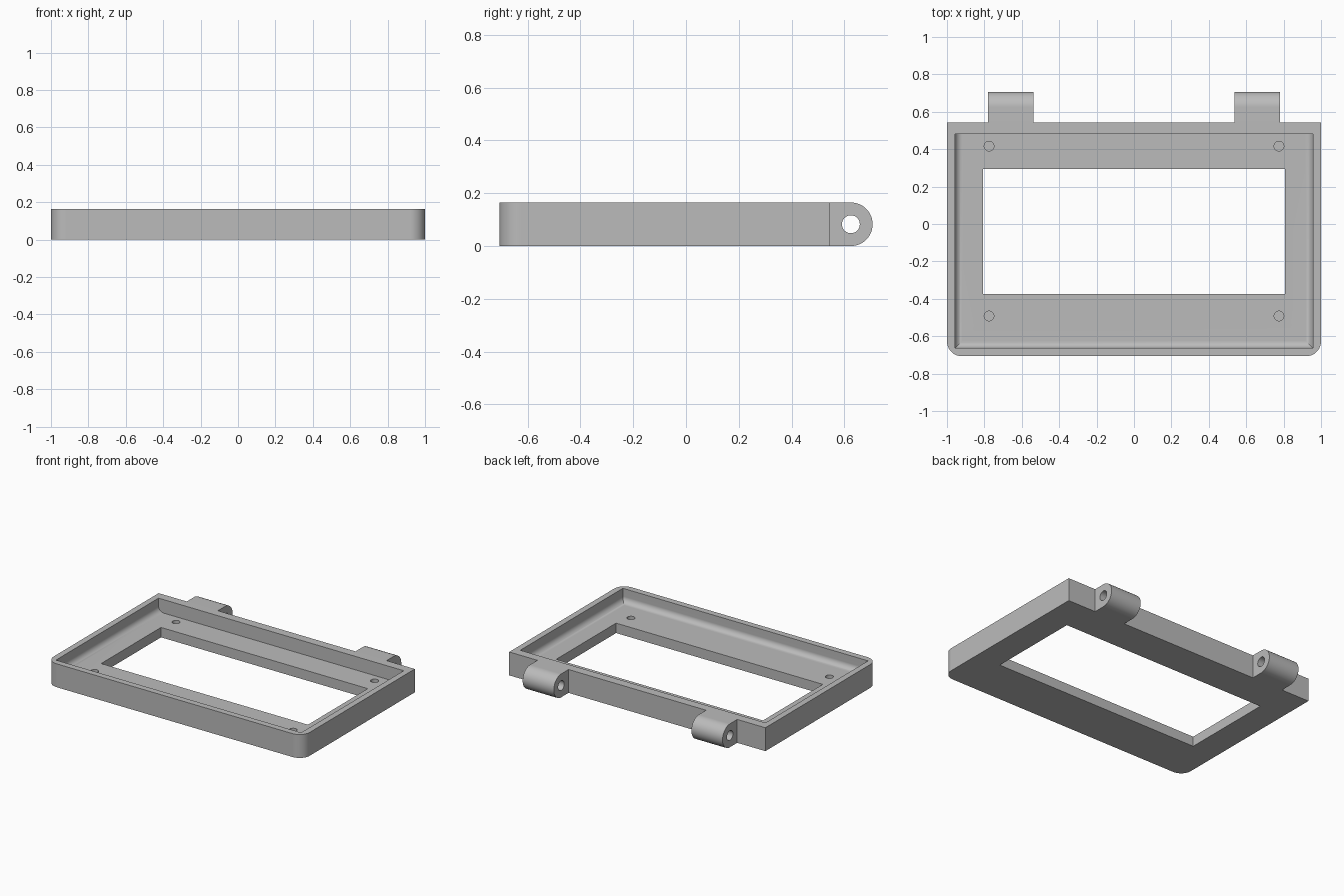
import bpy, bmesh, math
from mathutils import Matrix, Vector

cube = bpy.data.objects.get("Cube")
if cube:
    bpy.data.objects.remove(cube, do_unlink=True)

HEIGHT, FLOOR = 0.165, 0.07
BACK, FRONT = 0.543, -0.707
EAR_R = HEIGHT / 2
EAR_Y = -FRONT - EAR_R

grey = bpy.data.materials.new("plain grey")
grey.use_nodes = True
colour = (0.5, 0.5, 0.5, 1)
grey.diffuse_color = colour
grey.node_tree.nodes["Principled BSDF"].inputs["Base Color"].default_value = colour


def finish(name, bm):
    bmesh.ops.recalc_face_normals(bm, faces=bm.faces)
    mesh = bpy.data.meshes.new(name)
    bm.to_mesh(mesh)
    bm.free()
    mesh.materials.append(grey)
    obj = bpy.data.objects.new(name, mesh)
    bpy.context.collection.objects.link(obj)
    return obj


def box(name, low, high, radius=0, pick=None):
    """Box between two corners; edges chosen by pick(midpoint, direction) are rounded."""
    low, high = Vector(low), Vector(high)
    bm = bmesh.new()
    bmesh.ops.create_cube(bm, size=1)
    for v in bm.verts:
        v.co = (low + high) / 2 + v.co * (high - low)
    if pick:
        edges = [e for e in bm.edges
                 if pick((e.verts[0].co + e.verts[1].co) / 2,
                         (e.verts[1].co - e.verts[0].co).normalized())]
        bmesh.ops.bevel(bm, geom=edges, offset=radius, segments=10,
                        profile=0.5, affect='EDGES')
    return finish(name, bm)


def cylinder(name, centre, radius, depth, axis='Z'):
    bm = bmesh.new()
    turn = Matrix.Rotation(math.pi / 2, 4, 'Y') if axis == 'X' else Matrix()
    bmesh.ops.create_cone(bm, cap_ends=True, segments=32, radius1=radius, radius2=radius,
                          depth=depth, matrix=Matrix.Translation(centre) @ turn)
    return finish(name, bm)


def hinge_ear(name, x0, x1):
    """Flat-backed lug with a half-round end, extruded along x."""
    outline = [(BACK - 0.03, 0), (BACK - 0.03, HEIGHT)]
    for i in range(25):
        a = math.pi / 2 - math.pi * i / 24
        outline.append((EAR_Y + EAR_R * math.cos(a), EAR_R + EAR_R * math.sin(a)))
    bm = bmesh.new()
    face = bm.faces.new([bm.verts.new((x0, y, z)) for y, z in outline])
    new = bmesh.ops.extrude_face_region(bm, geom=[face])["geom"]
    bmesh.ops.translate(bm, vec=(x1 - x0, 0, 0),
                        verts=[g for g in new if isinstance(g, bmesh.types.BMVert)])
    return finish(name, bm)


def combine(target, tool, operation):
    mod = target.modifiers.new(operation.lower(), 'BOOLEAN')
    mod.operation, mod.solver, mod.object = operation, 'EXACT', tool
    bpy.context.view_layer.objects.active = target
    bpy.ops.object.modifier_apply(modifier=mod.name)
    bpy.data.objects.remove(tool, do_unlink=True)


# Outer block with the two front corners rounded
frame = box("bezel_frame", (-1, FRONT, 0), (1, BACK, HEIGHT), 0.08,
            lambda m, d: abs(d.z) > 0.9 and m.y < 0)

# Hinge lugs and their shared pin bore
for name, x0, x1 in (("right_hinge", -0.78, -0.537), ("left_hinge", 0.537, 0.78)):
    combine(frame, hinge_ear(name, x0, x1), 'UNION')
combine(frame, cylinder("pin_bore", (0, EAR_Y, EAR_R), 0.034, 2.2, 'X'), 'DIFFERENCE')

# Tray recess, filleted along the floor at the front and both sides
recess = box("recess", (-0.957, -0.663, FLOOR), (0.957, 0.481, 0.3), 0.04,
             lambda m, d: m.z < FLOOR + 0.01 and m.y < 0.4)
combine(frame, recess, 'DIFFERENCE')

# Display window
combine(frame, box("window", (-0.807, -0.373, -0.1), (0.807, 0.294, 0.3)), 'DIFFERENCE')

# Blind screw holes
for x in (-0.775, 0.775):
    for y in (-0.492, 0.416):
        combine(frame, cylinder("screw_hole", (x, y, FLOOR), 0.026, 0.09), 'DIFFERENCE')

# Smooth curved faces, keep flats flat and edges crisp
bpy.ops.object.select_all(action='DESELECT')
frame.select_set(True)
bpy.context.view_layer.objects.active = frame
bpy.ops.object.shade_smooth_by_angle(angle=math.radians(30))
normals = frame.modifiers.new("flat_faces", 'WEIGHTED_NORMAL')
normals.keep_sharp = True
